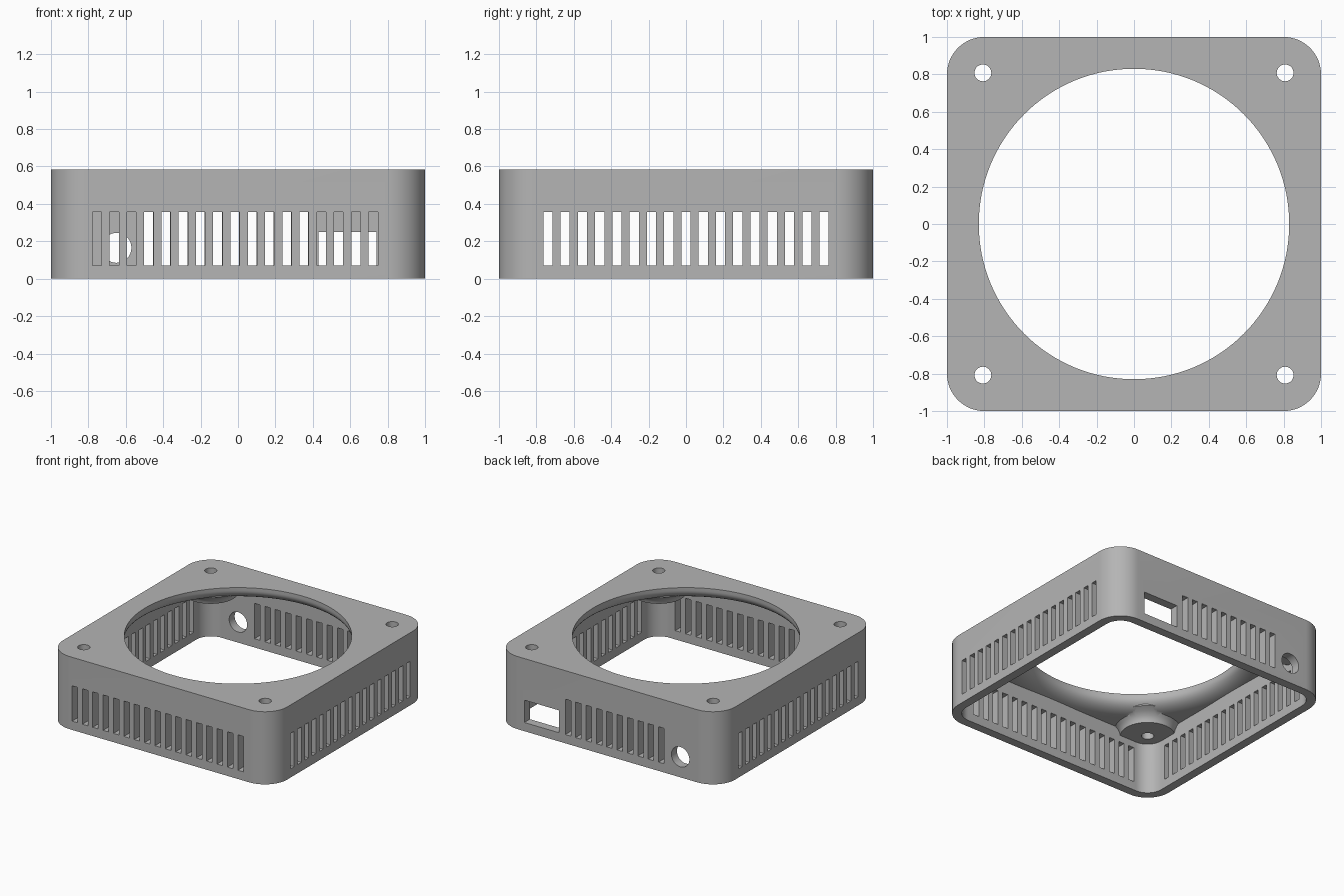
import bpy, bmesh, math
from mathutils import Matrix

if "Cube" in bpy.data.objects:
    bpy.data.objects.remove(bpy.data.objects["Cube"], do_unlink=True)

HEIGHT, WALL, CORNER = 0.585, 0.07, 0.2
SCREW = 0.808

grey = bpy.data.materials.new("plain grey")
grey.use_nodes = True
grey.diffuse_color = (0.46, 0.46, 0.46, 1)
grey.node_tree.nodes["Principled BSDF"].inputs["Base Color"].default_value = grey.diffuse_color


def finish(bm, name):
    bmesh.ops.recalc_face_normals(bm, faces=bm.faces)
    mesh = bpy.data.meshes.new(name)
    bm.to_mesh(mesh)
    bm.free()
    mesh.materials.append(grey)
    ob = bpy.data.objects.new(name, mesh)
    bpy.context.collection.objects.link(ob)
    return ob


def rounded_prism(name, half, radius, z0, z1, steps=16):
    """Square block with rounded vertical corners."""
    bm = bmesh.new()
    verts = []
    for quarter in range(4):
        mid = math.pi * (quarter / 2 + 0.25)
        cx = math.copysign(half - radius, math.cos(mid))
        cy = math.copysign(half - radius, math.sin(mid))
        for i in range(steps + 1):
            a = math.pi / 2 * (quarter + i / steps)
            verts.append(bm.verts.new((cx + radius * math.cos(a), cy + radius * math.sin(a), z0)))
    base = bm.faces.new(verts)
    top = bmesh.ops.extrude_face_region(bm, geom=[base])["geom"]
    bmesh.ops.translate(bm, vec=(0, 0, z1 - z0),
                        verts=[v for v in top if isinstance(v, bmesh.types.BMVert)])
    return finish(bm, name)


def lathe(bm, profile, segments, centre=(0, 0)):
    """Closed ring turned about a vertical axis; profile is a loop of (radius, z)."""
    rings = []
    for s in range(segments):
        a = 2 * math.pi * s / segments
        rings.append([bm.verts.new((centre[0] + r * math.cos(a), centre[1] + r * math.sin(a), z))
                      for r, z in profile])
    n = len(profile)
    for s in range(segments):
        a, b = rings[s], rings[(s + 1) % segments]
        for i in range(n):
            j = (i + 1) % n
            bm.faces.new((a[i], b[i], b[j], a[j]))


def box(bm, centre, size):
    bmesh.ops.create_cube(bm, size=1, matrix=Matrix.Translation(centre) @ Matrix.Diagonal((*size, 1)))


def cylinder(bm, radius, depth, matrix):
    bmesh.ops.create_cone(bm, cap_ends=True, segments=40, radius1=radius, radius2=radius,
                          depth=depth, matrix=matrix)


def cut(target, cutter):
    mod = target.modifiers.new("cut", "BOOLEAN")
    mod.operation, mod.solver, mod.object = "DIFFERENCE", "EXACT", cutter
    bpy.context.view_layer.objects.active = target
    bpy.ops.object.modifier_apply(modifier=mod.name)
    bpy.data.objects.remove(cutter, do_unlink=True)


corners = [(x, y) for x in (-SCREW, SCREW) for y in (-SCREW, SCREW)]

# Housing block and the cavity that hollows it
housing = rounded_prism("fan_housing", 1, CORNER, 0, HEIGHT)
cavity = rounded_prism("cavity", 1 - WALL, CORNER - WALL, -0.1, 0.7)

# Rounded air inlet left standing around the round opening
bm = bmesh.new()
inlet = [(0.83, 0.8)]
for i in range(11):
    a = math.pi / 2 * i / 10
    inlet.append((0.98 - 0.15 * math.cos(a), 0.56 - 0.09 * math.sin(a)))
lathe(bm, inlet + [(1.5, 0.47), (1.5, 0.8)], 128)
cut(cavity, finish(bm, "inlet"))

# Flared screw bosses under the four corners
for c in corners:
    bm = bmesh.new()
    lathe(bm, [(0.02, 0.41), (0.2, 0.41), (0.205, 0.43), (0.22, 0.455), (0.25, 0.48),
               (0.29, 0.5), (0.29, 0.54), (0.02, 0.54)], 64, c)
    cut(cavity, finish(bm, "boss"))
cut(housing, cavity)

# Screw holes
bm = bmesh.new()
for x, y in corners:
    cylinder(bm, 0.045, 1, Matrix.Translation((x, y, 0.6)))
cut(housing, finish(bm, "screw_holes"))

# Vent slots: full rows on the front and both sides, a short row on the back
bm = bmesh.new()
PITCH, SLOT_Z, SLOT_H, DEPTH = 0.0923, 0.213, 0.285, 0.24
for i in range(17):
    box(bm, (-0.754 + PITCH * i, -1, SLOT_Z), (0.049, DEPTH, SLOT_H))
    for side in (-1, 1):
        box(bm, (side, PITCH * (i - 8), SLOT_Z), (DEPTH, 0.049, SLOT_H))
for i in range(10):
    box(bm, (-0.48 + PITCH * i, 1, SLOT_Z), (0.049, DEPTH, SLOT_H))

# Socket window and cable hole in the back
box(bm, (0.585, 1, 0.16), (0.31, DEPTH, 0.18))
cylinder(bm, 0.08, DEPTH, Matrix.Translation((-0.65, 1, 0.165)) @ Matrix.Rotation(math.pi / 2, 4, "X"))
cut(housing, finish(bm, "wall_openings"))

# Smooth the curved faces, keep the edges crisp
bpy.ops.object.select_all(action="DESELECT")
housing.select_set(True)
bpy.context.view_layer.objects.active = housing
bpy.ops.object.shade_smooth_by_angle(angle=math.radians(30))
